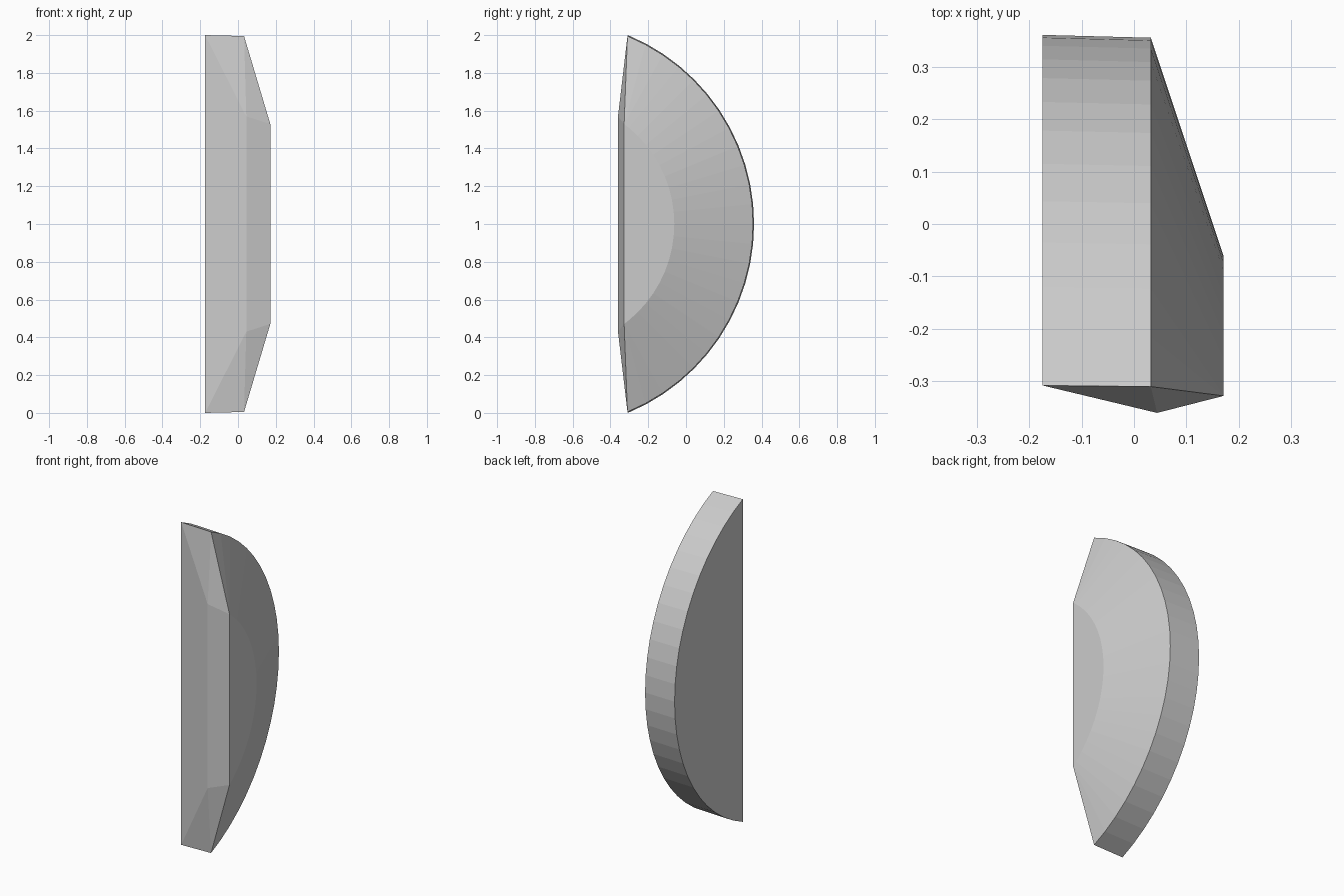
import bpy, bmesh, math

cube = bpy.data.objects.get("Cube")
if cube:
    bpy.data.objects.remove(cube, do_unlink=True)

STEP = math.tau / 64          # facet angle of the round edge
AXIS_Y, AXIS_Z = -0.722, 1.0  # axis of the arcs, parallel to x


def arc(x, radius, half_angle):
    """Points of an arc about the axis, on whole facet steps plus both ends."""
    n = int(half_angle / STEP + 0.001)
    angles = [i * STEP for i in range(-n, n + 1)]
    if half_angle - n * STEP > 0.01:
        angles += [-half_angle, half_angle]
    return [(x, AXIS_Y + radius * math.cos(a), AXIS_Z + radius * math.sin(a))
            for a in angles]


# Flat side, rim of the round edge, and raised flat cap
points = arc(-0.174, 1.0824, 12 * STEP)
points += arc(0.032, 1.077, 12 * STEP)
points += arc(0.171, 0.66, math.radians(53.3))
# Front ridge
points += [(0.044, -0.36, AXIS_Z + s * 0.57) for s in (-1, 1)]

# Bevelled half-round solid
bm = bmesh.new()
for p in points:
    bm.verts.new(p)
bmesh.ops.convex_hull(bm, input=bm.verts)
bmesh.ops.dissolve_limit(bm, angle_limit=math.radians(0.5),
                         verts=bm.verts, edges=bm.edges)
bmesh.ops.recalc_face_normals(bm, faces=bm.faces)
mesh = bpy.data.meshes.new("bevelled_half_disc")
bm.to_mesh(mesh)
bm.free()

# Plain grey
grey = bpy.data.materials.new("light_grey")
grey.use_nodes = True
colour = (0.6, 0.6, 0.6, 1)
grey.diffuse_color = colour
grey.node_tree.nodes["Principled BSDF"].inputs["Base Color"].default_value = colour
mesh.materials.append(grey)

solid = bpy.data.objects.new("bevelled_half_disc", mesh)
bpy.context.collection.objects.link(solid)
